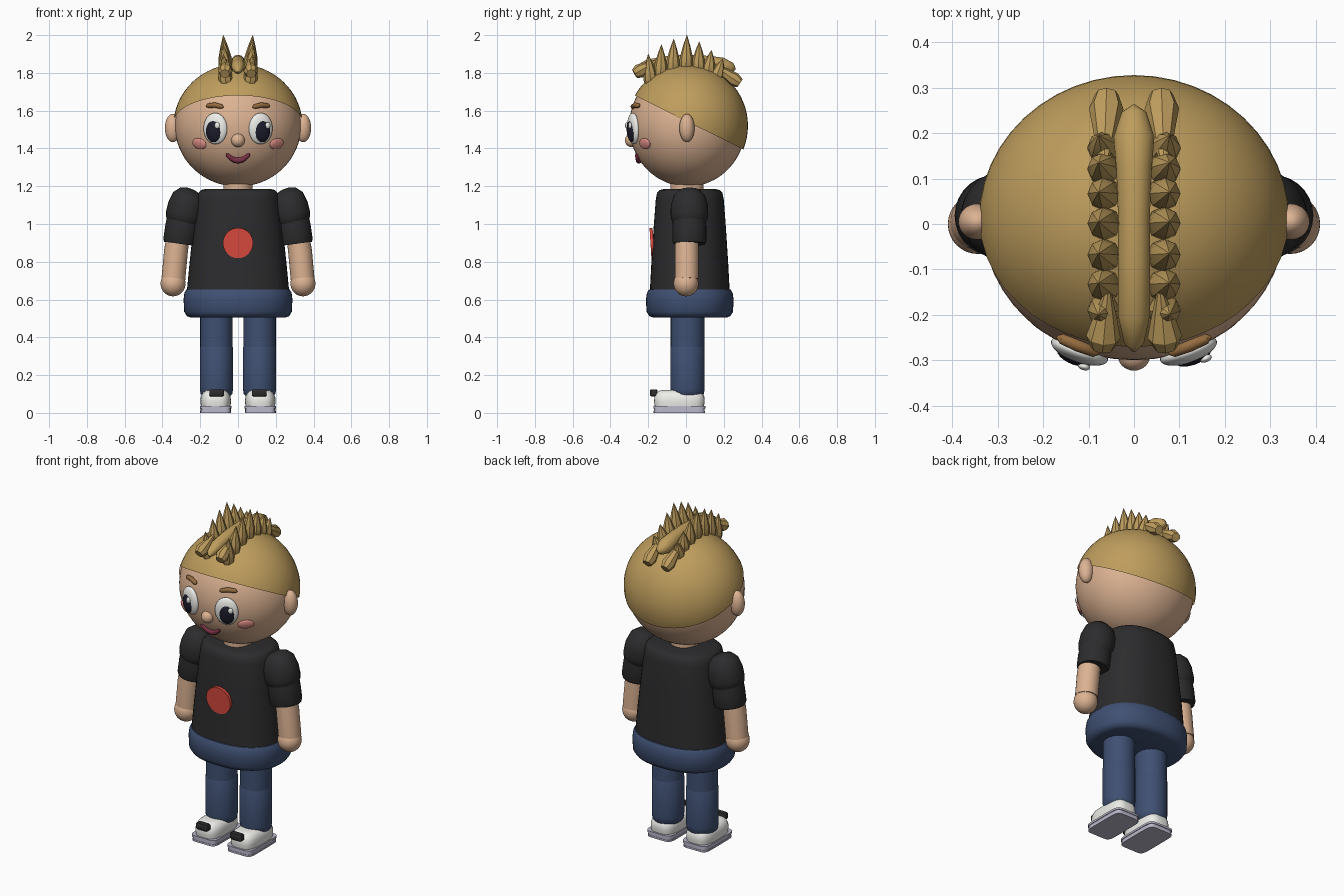
import bpy, bmesh, math
from mathutils import Vector, Matrix

HEAD_C = Vector((0, 0.008, 1.52))
HEAD_R = Vector((0.334, 0.308, 0.322))


def material(name, r, g, b):
    m = bpy.data.materials.new(name)
    m.diffuse_color = (r, g, b, 1)
    return m


SKIN = material("skin", 0.72, 0.45, 0.29)
HAIR = material("hair", 0.52, 0.34, 0.11)
BLACK = material("black_cloth", 0.025, 0.025, 0.027)
DENIM = material("denim", 0.05, 0.08, 0.17)
WHITE = material("white", 0.85, 0.85, 0.82)
SOLE = material("sole_grey", 0.5, 0.48, 0.6)
PUPIL = material("pupil", 0.012, 0.012, 0.025)
BLUSH = material("blush", 0.75, 0.28, 0.24)
LIPS = material("lips", 0.2, 0.03, 0.06)
RED = material("red", 0.7, 0.07, 0.05)
BROW = material("brow", 0.3, 0.15, 0.05)


def finish(name, bm, mat, angle=40):
    bmesh.ops.recalc_face_normals(bm, faces=bm.faces)
    me = bpy.data.meshes.new(name)
    bm.to_mesh(me)
    bm.free()
    me.materials.append(mat)
    ob = bpy.data.objects.new(name, me)
    bpy.context.collection.objects.link(ob)
    bpy.ops.object.select_all(action='DESELECT')
    ob.select_set(True)
    bpy.context.view_layer.objects.active = ob
    bpy.ops.object.shade_smooth_by_angle(angle=math.radians(angle))
    return ob


def skin_rings(name, rings, mat, angle=40):
    # bridge a stack of point rings and close both ends
    bm = bmesh.new()
    vs = [[bm.verts.new(p) for p in ring] for ring in rings]
    n = len(vs[0])
    for a, b in zip(vs, vs[1:]):
        for i in range(n):
            bm.faces.new((a[i], a[(i + 1) % n], b[(i + 1) % n], b[i]))
    bm.faces.new(vs[0])
    bm.faces.new(vs[-1])
    return finish(name, bm, mat, angle)


def loft(name, sections, mat, cx=0.0, cy=0.0, power=2.0, n=48):
    # horizontal superellipse sections: (z, rx, ry)
    def se(v):
        return math.copysign(abs(v) ** (2 / power), v)
    ang = [2 * math.pi * i / n for i in range(n)]
    return skin_rings(name, [[(cx + rx * se(math.cos(a)), cy + ry * se(math.sin(a)), z)
                              for a in ang] for z, rx, ry in sections], mat)


def tube(name, pts, radii, mat, ref=(0, 1, 0), n=28, angle=40):
    # round section swept along a path
    pts = [Vector(p) for p in pts]
    rings = []
    for i, (p, r) in enumerate(zip(pts, radii)):
        t = (pts[min(i + 1, len(pts) - 1)] - pts[max(i - 1, 0)]).normalized()
        u = t.cross(Vector(ref)).normalized()
        v = t.cross(u)
        rings.append([p + r * (math.cos(2 * math.pi * k / n) * u + math.sin(2 * math.pi * k / n) * v)
                      for k in range(n)])
    return skin_rings(name, rings, mat, angle)


def ball(name, loc, size, mat, rot=None, u=32, v=20):
    bm = bmesh.new()
    m = Matrix.Translation(loc) @ (rot or Matrix()) @ Matrix.Diagonal((*size, 1))
    bmesh.ops.create_uvsphere(bm, u_segments=u, v_segments=v, radius=1, matrix=m)
    return finish(name, bm, mat)


def face_point(x, z, lift=0.0):
    # point on the front of the head and the rotation that turns -y to its normal
    dx, dz = x / HEAD_R.x, (z - HEAD_C.z) / HEAD_R.z
    y = -HEAD_R.y * math.sqrt(max(0, 1 - dx * dx - dz * dz))
    nrm = Vector((dx / HEAD_R.x, y / HEAD_R.y ** 2, dz / HEAD_R.z)).normalized()
    rot = Vector((0, -1, 0)).rotation_difference(nrm).to_matrix().to_4x4()
    return Vector((x, y + HEAD_C.y, z)) + nrm * lift, rot


def head_top(x, y):
    d = 1 - (x / HEAD_R.x) ** 2 - ((y - HEAD_C.y) / HEAD_R.y) ** 2
    return HEAD_C.z + HEAD_R.z * math.sqrt(max(0, d))


# head, and hair cap cut by a sloping plane
ball("head", HEAD_C, HEAD_R, SKIN, u=48, v=32)
bm = bmesh.new()
bmesh.ops.create_uvsphere(bm, u_segments=48, v_segments=32, radius=1,
                          matrix=Matrix.Translation(HEAD_C) @ Matrix.Diagonal((0.342, 0.32, 0.327, 1)))
bmesh.ops.bisect_plane(bm, geom=bm.verts[:] + bm.edges[:] + bm.faces[:], plane_co=(0, -0.27, 1.68),
                       plane_no=(0, 0.287, 0.577), clear_inner=True)
finish("hair_cap", bm, HAIR)

# crest: central ridge with a row of spikes on each side
tube("hair_ridge",
     [(0, -0.28, 1.805), (0, -0.262, 1.815), (0, -0.2, 1.835), (0, -0.09, 1.855), (0, 0.02, 1.86),
      (0, 0.12, 1.85), (0, 0.19, 1.835), (0, 0.245, 1.825), (0, 0.262, 1.82)],
     [0.004, 0.022, 0.036, 0.036, 0.036, 0.04, 0.046, 0.028, 0.004], HAIR, ref=(1, 0, 0), n=14)
SPIKES = [(-0.185, -0.2, 1.90), (-0.135, -0.13, 1.95), (-0.07, -0.065, 1.98), (0.0, 0.005, 2.0),
          (0.065, 0.07, 1.965), (0.115, 0.135, 1.92), (0.155, 0.195, 1.875)]
for s in (-1, 1):
    for by, ty, tz in SPIKES:
        a = Vector((0.062 * s, by, head_top(0.062, by) - 0.035))
        b = Vector((0.078 * s, ty, tz))
        tube("hair_spike", [a.lerp(b, f) for f in (0, 0.2, 0.42, 0.72, 1)],
             [0.024, 0.037, 0.034, 0.019, 0.001], HAIR, ref=(1, 0, 0), n=8, angle=30)
    for nm, a, b in (("hair_front_tuft", (0.07, -0.272, 1.795), (0.058, -0.15, 1.865)),
                     ("hair_back_tuft", (0.06, 0.285, 1.745), (0.066, 0.13, 1.85))):
        a, b = Vector((a[0] * s, *a[1:])), Vector((b[0] * s, *b[1:]))
        tube(nm, [a.lerp(b, f) for f in (0, 0.2, 0.6, 1)],
             [0.026, 0.038, 0.024, 0.008], HAIR, ref=(1, 0, 0), n=8, angle=30)

# face
for s in (-1, 1):
    ball("ear", (0.345 * s, 0.005, 1.508), (0.042, 0.04, 0.075), SKIN)
    p, r = face_point(0.12 * s, 1.505)
    ball("eye_white", p, (0.066, 0.026, 0.083), WHITE, r)
    p, r = face_point(0.124 * s, 1.492, 0.014)
    ball("pupil", p, (0.043, 0.02, 0.058), PUPIL, r)
    p, r = face_point(0.124 * s + 0.022, 1.522, 0.03)
    ball("eye_glint", p, (0.014, 0.008, 0.017), WHITE, r, 16, 10)
    p, r = face_point(0.205 * s, 1.425)
    ball("cheek", p, (0.045, 0.012, 0.03), BLUSH, r)
    brow = [face_point(x * s, z, 0.008)[0] for x, z in
            ((0.076, 1.616), (0.085, 1.619), (0.12, 1.627), (0.155, 1.624), (0.165, 1.62))]
    tube("eyebrow", brow, [0.004, 0.012, 0.014, 0.012, 0.004], BROW, n=12)
ball("nose", (0, -0.289, 1.443), (0.036, 0.034, 0.036), SKIN)
mouth = [face_point(0.058 * t, 1.338 + 0.032 * t * t, 0.004)[0]
         for t in (-1.05, -0.95, -0.6, -0.3, 0, 0.3, 0.6, 0.95, 1.05)]
tube("mouth", mouth, [0.003, 0.009, 0.013, 0.015, 0.016, 0.015, 0.013, 0.009, 0.003], LIPS, n=12)

# neck, shirt and hips
loft("neck", [(1.12, 0.078, 0.088), (1.24, 0.078, 0.088)], SKIN, cy=0.005)
loft("shirt", [(0.63, 0.272, 0.212), (0.8, 0.256, 0.203), (1.0, 0.234, 0.19), (1.13, 0.218, 0.18),
               (1.165, 0.21, 0.173), (1.18, 0.195, 0.158), (1.186, 0.17, 0.135)], BLACK, cy=0.02, power=2.4)
loft("hips", [(0.505, 0.25, 0.195), (0.512, 0.27, 0.214), (0.535, 0.285, 0.229), (0.6, 0.288, 0.232),
              (0.635, 0.284, 0.227), (0.652, 0.275, 0.217), (0.657, 0.26, 0.2)], DENIM, cy=0.02, power=2.3)
tilt = Vector((0, -0.172, 0.9)), Vector((0, -0.188, 0.899))
tube("chest_disc", tilt, [0.08, 0.08], RED, ref=(1, 0, 0), n=40)

# arms, legs and shoes
for s in (-1, 1):
    def arm(name, rows, y, mat):
        tube(name, [(x * s, y, z) for x, z, _ in rows], [r for *_, r in rows], mat)
    arm("sleeve_shoulder", [(0.25, 1.187, 0.02), (0.254, 1.176, 0.055), (0.262, 1.15, 0.083),
                            (0.272, 1.1, 0.098), (0.282, 1.05, 0.1), (0.288, 1.02, 0.095),
                            (0.292, 1.0, 0.08)], 0.018, BLACK)
    arm("sleeve_cuff", [(0.285, 1.06, 0.085), (0.296, 0.98, 0.09), (0.306, 0.91, 0.09),
                        (0.308, 0.895, 0.084)], 0.018, BLACK)
    arm("forearm", [(0.315, 0.95, 0.06), (0.328, 0.86, 0.063), (0.342, 0.71, 0.063)], 0.004, SKIN)
    ball("hand", (0.344 * s, 0, 0.685), (0.066, 0.066, 0.068), SKIN)
    x = 0.114 * s
    loft("upper_leg", [(0.34, 0.086, 0.089), (0.56, 0.086, 0.089)], DENIM, x, 0.008, n=36)
    loft("lower_leg", [(0.085, 0.07, 0.075), (0.1, 0.084, 0.087), (0.13, 0.088, 0.091),
                       (0.345, 0.088, 0.091), (0.352, 0.085, 0.088)], DENIM, x, 0.008, n=36)
    x = 0.118 * s
    loft("sole", [(0.008, 0.08, 0.134), (0.026, 0.08, 0.134)], SOLE, x, -0.035, 7)
    loft("sole_rim", [(0.024, 0.084, 0.138), (0.036, 0.084, 0.138)], SOLE, x, -0.035, 7)
    loft("sole_base", [(0.0, 0.082, 0.136), (0.01, 0.082, 0.136)], SOLE, x, -0.035, 7)
    loft("shoe", [(0.034, 0.078, 0.13), (0.06, 0.081, 0.134), (0.085, 0.079, 0.132),
                  (0.105, 0.07, 0.122), (0.117, 0.055, 0.106), (0.121, 0.035, 0.085)], WHITE, x, -0.035, 3.2)
    loft("shoe_strap", [(0.088, 0.034, 0.016), (0.093, 0.039, 0.02), (0.119, 0.039, 0.02),
                        (0.125, 0.034, 0.016)], BLACK, 0.113 * s, -0.17, 5)
